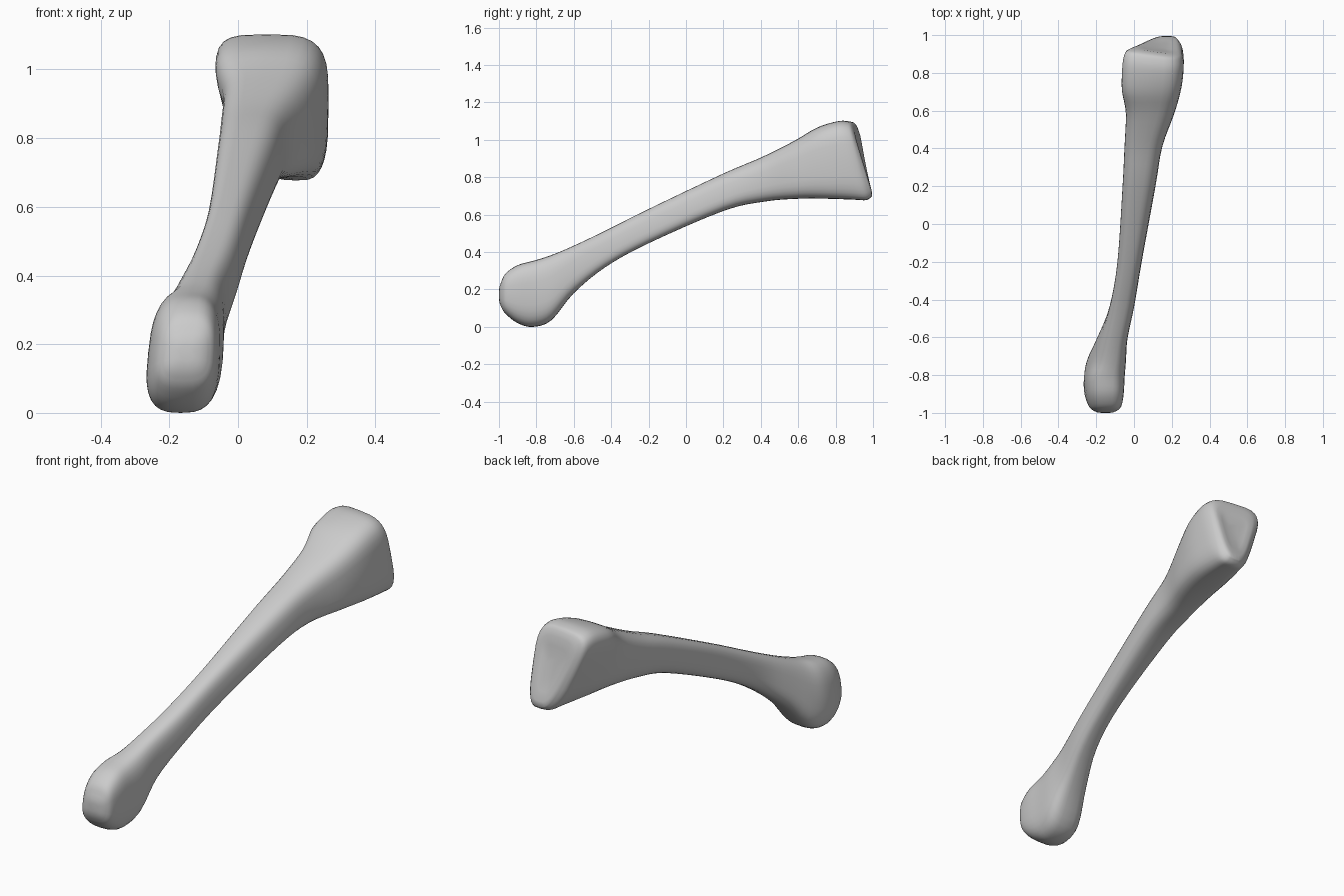
import bpy, bmesh, math
from mathutils import Vector

cube = bpy.data.objects.get("Cube")
if cube:
    bpy.data.objects.remove(cube, do_unlink=True)

SIDES = 32   # points around each cross-section
STEPS = 4    # rings between two stations

# Stations along the bone: top y, top z, bottom y, bottom z,
# then left and right x limits at the top and at the bottom
STATIONS = [Vector(s) for s in (
    (-.99, .235, -.99, .11, -.20, -.09, -.22, -.095),
    (-.965, .285, -.965, .07, -.22, -.065, -.25, -.07),
    (-.9, .33, -.9, .02, -.24, -.05, -.275, -.06),
    (-.81, .355, -.82, 0, -.24, -.045, -.28, -.055),
    (-.73, .38, -.72, .035, -.205, -.04, -.27, -.045),
    (-.62, .425, -.6, .18, -.17, -.035, -.21, -.035),
    (-.45, .505, -.43, .32, -.13, -.005, -.13, .005),
    (-.2, .63, -.2, .447, -.09, .035, -.085, .045),
    (.2, .82, .2, .62, -.065, .105, -.055, .12),
    (.4, .905, .42, .67, -.06, .145, -.035, .155),
    (.58, .995, .6, .685, -.06, .21, -.01, .22),
    (.7, 1.065, .76, .685, -.095, .25, .02, .255),
    (.82, 1.10, .9, .68, -.1, .265, .06, .262),
    (.89, 1.097, .965, .678, -.085, .26, .085, .255),
    (.912, 1.08, .995, .70, -.045, .245, .115, .235),
)]


def spline(a, b, c, d, t):
    """Smooth blend from station b to station c."""
    return (b * 2 + (c - a) * t + (a * 2 - b * 5 + c * 4 - d) * t ** 2
            + (b * 3 - a - c * 3 + d) * t ** 3) / 2


def soft(value, power):
    return math.copysign(abs(value) ** power, value)


def section(s):
    """Rounded cross-section, squarer towards the joint face."""
    top_y, top_z, low_y, low_z, tl, tr, bl, br = s
    power = .68 - .13 * min(1, max(0, (top_y - .4) / .3))
    points = []
    for i in range(SIDES):
        angle = math.tau * i / SIDES
        u, v = soft(math.cos(angle), power), soft(math.sin(angle), power)
        h = (v + 1) / 2
        left, right = bl + (tl - bl) * h, br + (tr - br) * h
        x = (left + right) / 2 + u * (right - left) / 2
        y = low_y + (top_y - low_y) * h
        y -= max(0, top_y - .7) * (x - .02) * h * .7   # slanted rear edge
        points.append(Vector((x, y, low_z + (top_z - low_z) * h)))
    return points


def inset(points, scale, push):
    """Shrunken copy of an end ring, shifted along y."""
    middle = sum(points, Vector((0, 0, 0))) / len(points)
    return [middle + (p - middle) * scale + Vector((0, push, 0)) for p in points]


# Rings for the whole bone
rings = []
last = len(STATIONS) - 1
for i in range(last):
    four = [STATIONS[min(max(i + k, 0), last)] for k in (-1, 0, 1, 2)]
    rings += [section(spline(*four, k / STEPS)) for k in range(STEPS)]
rings.append(section(STATIONS[last]))

# Rounded knob end and softly rimmed joint face
knob, joint = rings[0], rings[-1]
rings = [inset(knob, .35, -.01), inset(knob, .7, -.007)] + rings
rings += [inset(joint, .85, .005), inset(joint, .6, 0), inset(joint, .3, -.004)]

bm = bmesh.new()
loops = [[bm.verts.new(p) for p in ring] for ring in rings]
for a, b in zip(loops, loops[1:]):
    for i in range(SIDES):
        j = (i + 1) % SIDES
        bm.faces.new((a[i], a[j], b[j], b[i]))
bm.faces.new(loops[0])
bm.faces.new(loops[-1])
bmesh.ops.recalc_face_normals(bm, faces=bm.faces)
for face in bm.faces:
    face.smooth = True

mesh = bpy.data.meshes.new("long_bone")
bm.to_mesh(mesh)
bm.free()
bone = bpy.data.objects.new("long_bone", mesh)
bpy.context.collection.objects.link(bone)

# Single pale grey material
grey = bpy.data.materials.new("pale_grey")
grey.use_nodes = True
colour = (.6, .6, .6, 1)
grey.diffuse_color = colour
grey.node_tree.nodes["Principled BSDF"].inputs["Base Color"].default_value = colour
mesh.materials.append(grey)
